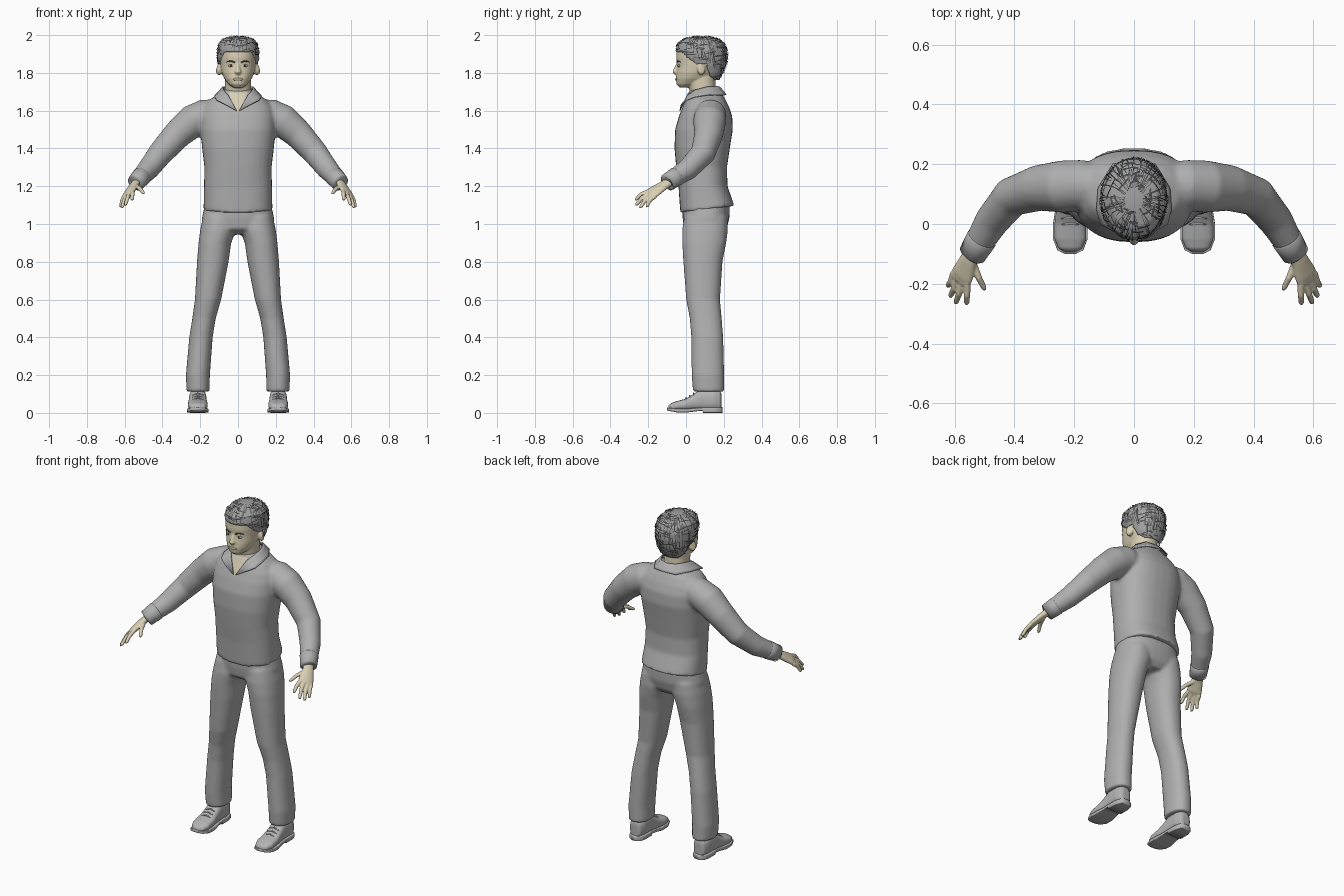
import bpy, bmesh, math, random
from mathutils import Vector as V

random.seed(4)
old = bpy.data.objects.get("Cube")
if old:
    bpy.data.objects.remove(old, do_unlink=True)


def material(name, r, g, b):
    m = bpy.data.materials.new(name)
    m.use_nodes = True
    m.diffuse_color = (r, g, b, 1)
    m.node_tree.nodes["Principled BSDF"].inputs["Base Color"].default_value = (r, g, b, 1)
    return m


CLOTH = material("grey cloth", .43, .43, .43)
SHOE = material("shoe grey", .46, .46, .46)
SKIN = material("skin", .70, .63, .46)
LIP = material("lip", .52, .42, .31)
HAIR = material("hair base", .36, .36, .36)
STRAND = material("hair strand", .07, .07, .07)
EYE = material("eye white", .6, .6, .58)
DARK = material("pupil", .04, .04, .04)


def finish(name, bm, mat, voxel=0, smooth=5):
    bmesh.ops.recalc_face_normals(bm, faces=bm.faces)
    for f in bm.faces:
        f.smooth = True
    me = bpy.data.meshes.new(name)
    bm.to_mesh(me)
    bm.free()
    me.materials.append(mat)
    ob = bpy.data.objects.new(name, me)
    bpy.context.scene.collection.objects.link(ob)
    if voxel:  # fuse overlapping volumes into one skin
        r = ob.modifiers.new("fuse", 'REMESH')
        r.mode, r.voxel_size, r.use_smooth_shade = 'VOXEL', voxel, True
        s = ob.modifiers.new("soften", 'SMOOTH')
        s.factor, s.iterations = .5, smooth
    return ob


def oval(c, a, b, p=2.2, n=32):
    """Superellipse ring around c with half axes a and b."""
    pts = []
    for i in range(n):
        t = math.tau * i / n
        x, y = math.cos(t), math.sin(t)
        pts.append(c + a * math.copysign(abs(x) ** (2 / p), x)
                   + b * math.copysign(abs(y) ** (2 / p), y))
    return pts


def level(z, x0, x1, y0, y1, p=2.2, tilt=0):
    """Horizontal cross-section given by its bounds."""
    c = V(((x0 + x1) / 2, (y0 + y1) / 2, z))
    return oval(c, V(((x1 - x0) / 2, 0, 0)), V((0, (y1 - y0) / 2, tilt)), p)


def tube(path, hint=(1, 1, 1), n=20):
    """Rings along a path of (x, y, z, half width, half thickness)."""
    pts, rings = [V(q[:3]) for q in path], []
    for i, q in enumerate(path):
        t = (pts[min(i + 1, len(pts) - 1)] - pts[max(i - 1, 0)]).normalized()
        side = V(hint)
        side = (side - t * side.dot(t)).normalized()
        rings.append(oval(pts[i], side * q[3], t.cross(side) * q[-1], 2, n))
    return rings


def both(lofts):
    return lofts + [[[V((-v.x, v.y, v.z)) for v in r] for r in l] for l in lofts]


def build(name, lofts, mat, voxel=0, smooth=5):
    bm = bmesh.new()
    for rings in lofts:
        vs = [[bm.verts.new(v) for v in r] for r in rings]
        n = len(vs[0])
        for a, b in zip(vs, vs[1:]):
            for i in range(n):
                bm.faces.new((a[i], a[(i + 1) % n], b[(i + 1) % n], b[i]))
        bm.faces.new(vs[0][::-1])
        bm.faces.new(vs[-1])
    return finish(name, bm, mat, voxel, smooth)


def ball(name, c, r, mat):
    bm = bmesh.new()
    bmesh.ops.create_uvsphere(bm, u_segments=20, v_segments=12, radius=1)
    for v in bm.verts:
        v.co = V(c) + V((v.co.x * r[0], v.co.y * r[1], v.co.z * r[2]))
    return finish(name, bm, mat)


# Shirt: torso and sleeves fused
torso = [level(1.078, -.183, .183, -.03, .255, 2.5, .018), level(1.1, -.182, .182, -.032, .25, 2.5, .014)]
for z, w, y0, y1 in [(1.2, .18, -.04, .22), (1.3, .178, -.052, .217), (1.4, .19, -.061, .232),
                     (1.5, .2, -.058, .248), (1.57, .2, -.038, .245), (1.62, .185, -.018, .228),
                     (1.66, .15, 0, .208), (1.69, .095, .012, .19), (1.712, .076, .022, .178)]:
    torso.append(level(z, -w, w, y0, y1, 2.4))
sleeve = tube([(.08, .13, 1.6, .06), (.17, .13, 1.578, .085), (.24, .125, 1.545, .088), (.32, .12, 1.475, .077),
               (.41, .09, 1.375, .067), (.475, .01, 1.29, .058), (.535, -.09, 1.225, .045)])
shirt = build("shirt", [torso] + both([sleeve]), CLOTH, .009, 6)
cuff = tube([(.507, -.045, 1.255, .047), (.51, -.05, 1.252, .052), (.54, -.1, 1.219, .047), (.541, -.101, 1.218, .038)])
build("cuffs", both([cuff]), CLOTH)

# Trousers: hips and legs fused
leg = [level(z, *b) for z, *b in [
    (.112, .15, .272, .037, .202), (.2, .149, .276, .03, .202), (.4, .134, .258, .028, .197),
    (.5, .118, .242, .02, .189), (.6, .089, .228, .001, .18), (.8, .05, .217, -.014, .193),
    (.9, .036, .209, -.02, .213), (.97, .01, .2, -.02, .222), (1.04, .01, .185, -.01, .22)]]
hips = [level(z, -w, w, y0, y1, 2.4) for z, w, y0, y1 in [
    (.945, .1, .03, .19), (.975, .188, -.01, .215), (1.03, .192, -.018, .23), (1.1, .176, -.02, .232)]]
build("trousers", [hips] + both([leg]), CLOTH, .009, 5)


# Shoes: upper, sole with heel, laces
def cross(y, w, z0, z1, p):
    return oval(V((.213, y, (z0 + z1) / 2)), V((w, 0, 0)), V((0, 0, (z1 - z0) / 2)), p)


upper = [cross(y, w, .012, h, 2.6) for y, w, h in [
    (-.094, .018, .036), (-.082, .04, .05), (-.05, .053, .062), (0, .053, .075), (.04, .048, .1),
    (.08, .046, .128), (.15, .046, .128), (.18, .036, .118), (.188, .02, .1)]]
sole = [cross(y, w, z, z + h, 8) for y, w, z, h in [
    (-.1, .018, .014, .014), (-.088, .043, .01, .016), (-.05, .058, .003, .02), (0, .058, .001, .022),
    (.05, .05, .008, .018), (.088, .048, .011, .018), (.09, .048, 0, .03), (.15, .048, 0, .03),
    (.182, .038, 0, .03), (.194, .02, 0, .03)]]
build("shoe_uppers", both([upper]), SHOE, .005, 4)
build("shoe_soles", both([sole]), SHOE)
laces = [tube([(.213 + s * .03, y, z - .012, .004), (.213, y, z, .004), (.213 - s * .03, y, z - .012, .004)],
              (0, 1, 0), 8) for s, y, z in [(1, .0, .08), (1, .02, .091), (1, .04, .104)]]
build("laces", both(laces), SHOE)

# Hands: palm and five fingers fused
palm = tube([(.53, -.078, 1.23, .027, .021), (.555, -.125, 1.2, .033, .019),
             (.574, -.17, 1.17, .043, .017), (.583, -.192, 1.157, .039, .011)], (.75, .3, -.5))
digits = [palm]
for base, tip in [((.557, -.195, 1.175), (.56, -.27, 1.127)), ((.572, -.186, 1.166), (.597, -.267, 1.1)),
                  ((.588, -.174, 1.156), (.615, -.245, 1.086)), ((.602, -.162, 1.148), (.623, -.21, 1.09)),
                  ((.54, -.125, 1.2), (.498, -.222, 1.162))]:
    a, b = V(base), V(tip)
    mid = a.lerp(b, .5) + V((0, -.006, .006))
    digits.append(tube([(*a, .012), (*mid, .011), (*a.lerp(b, .9), .0095), (*b, .005)], (1, 0, .3), 12))
build("hands", both(digits), SKIN, .004, 3)

# Head: skull, neck, nose and ears fused
skull = [level(z, -w, w, y0, y1) for z, w, y0, y1 in [
    (1.722, .025, -.035, .02), (1.74, .05, -.05, .07), (1.77, .073, -.054, .13), (1.8, .086, -.051, .16),
    (1.84, .094, -.047, .19), (1.88, .098, -.052, .205), (1.92, .099, -.05, .205),
    (1.96, .08, -.02, .18), (1.982, .045, .03, .14)]]
neck = [level(z, -w, w, y0, y1) for z, w, y0, y1 in [
    (1.62, .075, .03, .16), (1.69, .07, .022, .158), (1.75, .07, .01, .155), (1.8, .07, .01, .16)]]
nose = tube([(0, -.04, 1.852, .009), (0, -.051, 1.825, .011), (0, -.056, 1.806, .017), (0, -.045, 1.795, .013)],
            (1, 0, 0), 12)
ear = tube([(.085, .082, 1.82, .02, .03), (.1, .08, 1.822, .022, .034), (.109, .084, 1.824, .016, .027)], (0, 1, 0))
build("head", [skull, neck, nose] + both([ear]), SKIN, .005, 4)
ball("lips", (0, -.05, 1.766), (.026, .007, .008), LIP)
for side, s in (("left", 1), ("right", -1)):
    ball(side + "_eye", (s * .036, -.036, 1.838), (.016, .008, .007), EYE)
    ball(side + "_pupil", (s * .036, -.041, 1.838), (.006, .005, .006), DARK)
    build(side + "_brow", [tube([(s * .016, -.048, 1.856, .003), (s * .038, -.044, 1.863, .004),
                                 (s * .06, -.03, 1.858, .002)], (0, 0, 1), 8)], STRAND)

# Hair: a trimmed cap covered by crossing strands
HAIR_ROWS = [(1.755, .06, .09, .17), (1.8, .088, .05, .197), (1.84, .104, .0, .212), (1.88, .11, -.043, .22),
             (1.92, .111, -.053, .218), (1.955, .102, -.045, .204), (1.98, .079, -.012, .175), (1.993, .03, .045, .12)]


def hair_point(t, u, grow=1):
    k = min(max(u, 0), .9999) * (len(HAIR_ROWS) - 1)
    i = int(k)
    z, w, y0, y1 = [a + (b - a) * (k - i) for a, b in zip(HAIR_ROWS[i], HAIR_ROWS[i + 1])]
    c = V((0, .09, 1.88))
    p = V((w * math.cos(t), (y0 + y1) / 2 + (y1 - y0) / 2 * math.sin(t), z))
    return c + (p - c) * grow


def hairline(y):
    marks = [(-1, 1.915), (-.02, 1.91), (.03, 1.865), (.05, 1.84), (.07, 1.85), (.11, 1.845), (.125, 1.785),
             (.16, 1.76), (1, 1.76)]
    for (a, za), (b, zb) in zip(marks, marks[1:]):
        if a <= y <= b:
            return za + (zb - za) * (y - a) / (b - a)


cap = build("hair_cap", [[[hair_point(math.tau * i / 72, j / 48) for i in range(72)] for j in range(49)]], HAIR)
bm = bmesh.new()
bm.from_mesh(cap.data)
low = [f for f in bm.faces if f.calc_center_median().z < hairline(f.calc_center_median().y)]
bmesh.ops.delete(bm, geom=low, context='FACES')
bm.to_mesh(cap.data)
bm.free()
thick = cap.modifiers.new("thickness", 'SOLIDIFY')
thick.thickness = .006

bm = bmesh.new()
for i in range(520):
    t, u, g = random.uniform(0, math.tau), random.uniform(.02, .97), random.uniform(1.012, 1.045)
    p = hair_point(t, u)
    if p.z < hairline(p.y) + .004:
        continue
    along = i % 5 < 3
    dt, du = (random.uniform(-.12, .12), .2) if along else (.4, random.uniform(-.05, .05))
    wt, wu = (.028, 0) if along else (0, .017)
    row = []
    for j in range(6):
        f = j / 5
        a = (t + dt * f, u + du * f, g)
        row.append([bm.verts.new(hair_point(*a)), bm.verts.new(hair_point(a[0] + wt, a[1] + wu, g))])
    for a, b in zip(row, row[1:]):
        q = (a[0].co + b[1].co) / 2
        if q.z > hairline(q.y):
            bm.faces.new((a[0], a[1], b[1], b[0]))
bmesh.ops.delete(bm, geom=[v for v in bm.verts if not v.link_faces], context='VERTS')
finish("hair_strands", bm, STRAND)


# Open neck and placket: thin plates laid onto the shirt front
def plate(name, w_top, z_top, w_low, z_low, mat, n=12):
    bm = bmesh.new()
    rows = []
    for j in range(n + 1):
        f = j / n
        w, z = w_top + (w_low - w_top) * f, z_top + (z_low - z_top) * f
        rows.append([bm.verts.new((w * (2 * i / n - 1), -.15, z)) for i in range(n + 1)])
    for a, b in zip(rows, rows[1:]):
        for i in range(n):
            bm.faces.new((a[i], a[i + 1], b[i + 1], b[i]))
    ob = finish(name, bm, mat)
    s = ob.modifiers.new("lay on shirt", 'SHRINKWRAP')
    s.target, s.wrap_method, s.wrap_mode, s.offset = shirt, 'PROJECT', 'ABOVE_SURFACE', .003
    s.use_project_y = s.use_positive_direction = True


plate("open_neck", .05, 1.695, .002, 1.59, SKIN)
plate("placket", .002, 1.59, .002, 1.1, CLOTH)

# Collar: folded band with pointed front tips
inner = [(0, .178, 1.725), (.05, .168, 1.728), (.08, .11, 1.725), (.075, .05, 1.708), (.052, .008, 1.682), (.006, -.032, 1.598)]
outer = [(0, .212, 1.685), (.07, .2, 1.682), (.118, .12, 1.682), (.124, .05, 1.672), (.112, .0, 1.655), (.066, -.025, 1.632)]
bm = bmesh.new()
rows = [[bm.verts.new(V(a).lerp(V(b), f)) for f in (0, .25, .5, .75, 1)] for a, b in zip(inner, outer)]
for a, b in zip(rows, rows[1:]):
    for i in range(4):
        bm.faces.new((a[i], a[i + 1], b[i + 1], b[i]))
collar = finish("collar", bm, CLOTH)
mirror = collar.modifiers.new("mirror", 'MIRROR')
wrap = collar.modifiers.new("rest on shirt", 'SHRINKWRAP')
wrap.target, wrap.wrap_mode, wrap.offset = shirt, 'OUTSIDE', .007
fold = collar.modifiers.new("thickness", 'SOLIDIFY')
fold.thickness, fold.offset = .006, 0
